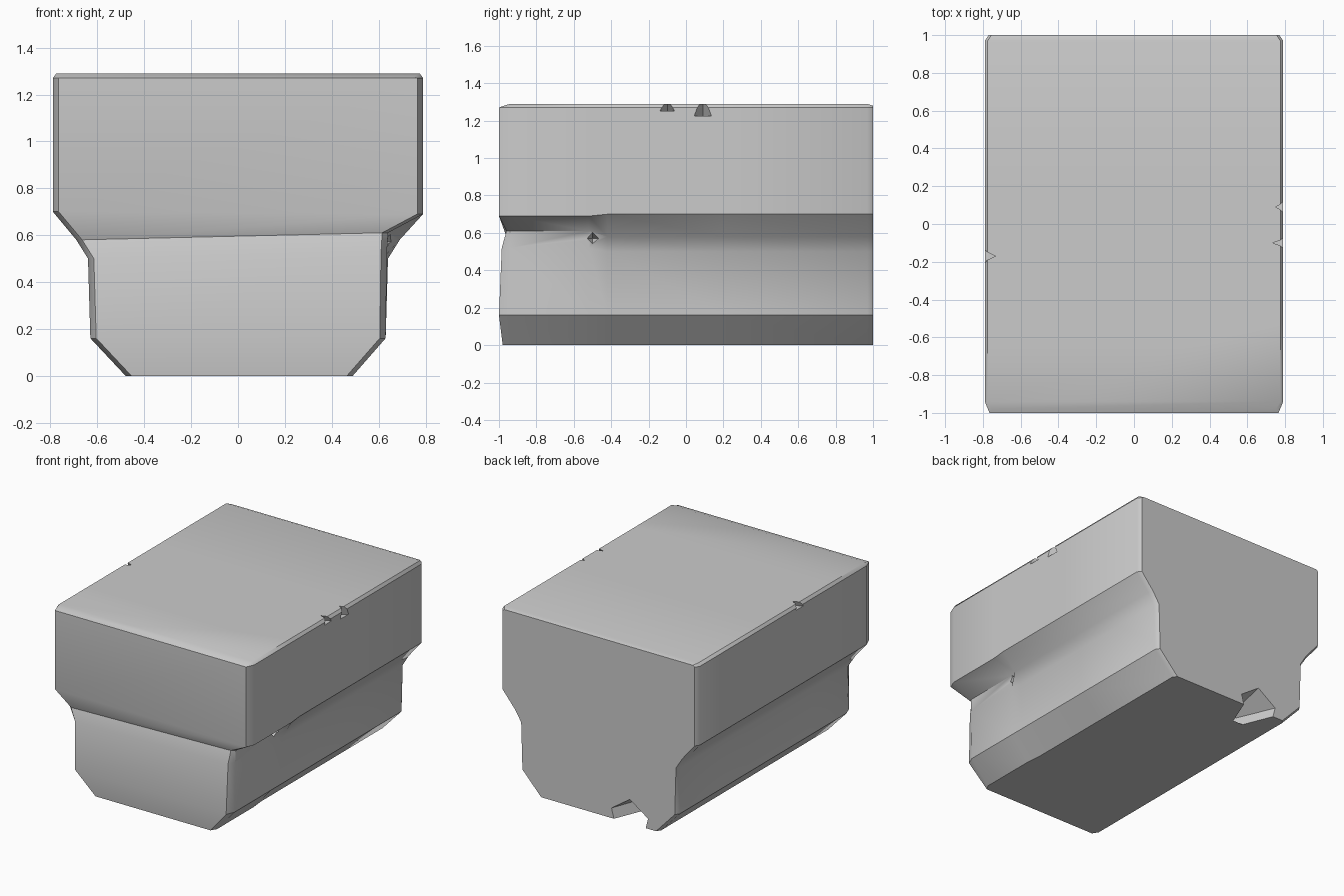
import bpy
import bmesh
from mathutils import Vector

cube = bpy.data.objects.get("Cube")
if cube:
    bpy.data.objects.remove(cube)

# Plain stone colour
stone = bpy.data.materials.new("grey stone")
stone.use_nodes = True
stone.diffuse_color = (0.6, 0.6, 0.6, 1)
stone.node_tree.nodes["Principled BSDF"].inputs["Base Color"].default_value = (0.6, 0.6, 0.6, 1)

# Half outlines (x, z) from the underside to the top
wide = [(0.48, 0), (0.63, 0.16), (0.64, 0.5), (0.69, 0.58), (0.79, 0.7), (0.79, 1.27), (0.775, 1.29)]
short = [(0.49, 0), (0.63, 0.16), (0.635, 0.52), (0.64, 0.61), (0.79, 0.69), (0.79, 1.27), (0.775, 1.29)]
# How far each row of the front face steps back
recess = [0.02, 0.0, 0.015, 0.04, 0.0, 0.0, 0.02]


def section(bm, y, right, inset=0.0, front=False):
    """One ring of the block: left rows and right rows."""
    rows = []
    for outline, side in ((wide, -1), (right, 1)):
        row = []
        for i, (x, z) in enumerate(outline):
            z = min(z, 1.29 - inset * 0.5)
            row.append(bm.verts.new((side * (x - inset), y + (recess[i] if front else 0), z)))
        rows.append(row)
    return rows


# Main block, lofted from front to back
bm = bmesh.new()
rings = [section(bm, -1, short, 0.025, True), section(bm, -0.94, short),
         section(bm, -0.52, short), section(bm, -0.42, wide),
         section(bm, 0.2, wide), section(bm, 0.97, wide), section(bm, 1, wide, 0.02)]
for (la, ra), (lb, rb) in zip(rings, rings[1:]):
    loop_a, loop_b = la + ra[::-1], lb + rb[::-1]
    for i in range(len(loop_a)):
        j = (i + 1) % len(loop_a)
        bm.faces.new((loop_a[i], loop_a[j], loop_b[j], loop_b[i]))
for left, right in (rings[0], rings[-1]):
    for i in range(len(left) - 1):
        bm.faces.new((left[i], left[i + 1], right[i + 1], right[i]))
bmesh.ops.recalc_face_normals(bm, faces=bm.faces)
mesh = bpy.data.meshes.new("stone_block")
bm.to_mesh(mesh)
bm.free()
mesh.materials.append(stone)
block = bpy.data.objects.new("stone_block", mesh)
bpy.context.collection.objects.link(block)


def chip(center, direction, radius, depth, sides=3):
    """Cut a pointed chip whose mouth is at center and tip points along direction."""
    axis = Vector(direction).normalized()
    bpy.ops.mesh.primitive_cone_add(
        vertices=sides, radius1=radius, radius2=0, depth=depth,
        location=Vector(center) + axis * depth / 2,
        rotation=axis.to_track_quat("Z", "Y").to_euler())
    cutter = bpy.context.object
    cutter.name = "chip_cutter"
    cutter.hide_render = True
    cutter.data.materials.append(stone)
    mod = block.modifiers.new("chip", "BOOLEAN")
    mod.operation = "DIFFERENCE"
    mod.solver = "EXACT"
    mod.object = cutter
    bpy.context.view_layer.objects.active = block
    bpy.ops.object.modifier_apply(modifier=mod.name)
    bpy.data.objects.remove(cutter)


# Chips along the top edges, the side groove and the back of the underside
chip((0.82, 0.09, 1.27), (-1, 0, -0.5), 0.08, 0.14)
chip((0.82, -0.1, 1.28), (-1, 0, -0.2), 0.06, 0.15)
chip((-0.82, -0.17, 1.29), (1, 0, -0.3), 0.07, 0.13)
chip((0.72, -0.5, 0.57), (-1, 0, 0), 0.06, 0.16, 4)
chip((-0.25, 1.03, 0.02), (0, -1, 0.15), 0.17, 0.4, 5)

bpy.ops.object.select_all(action="DESELECT")
block.select_set(True)
bpy.context.view_layer.objects.active = block
bpy.ops.object.shade_smooth_by_angle(angle=0.6)
